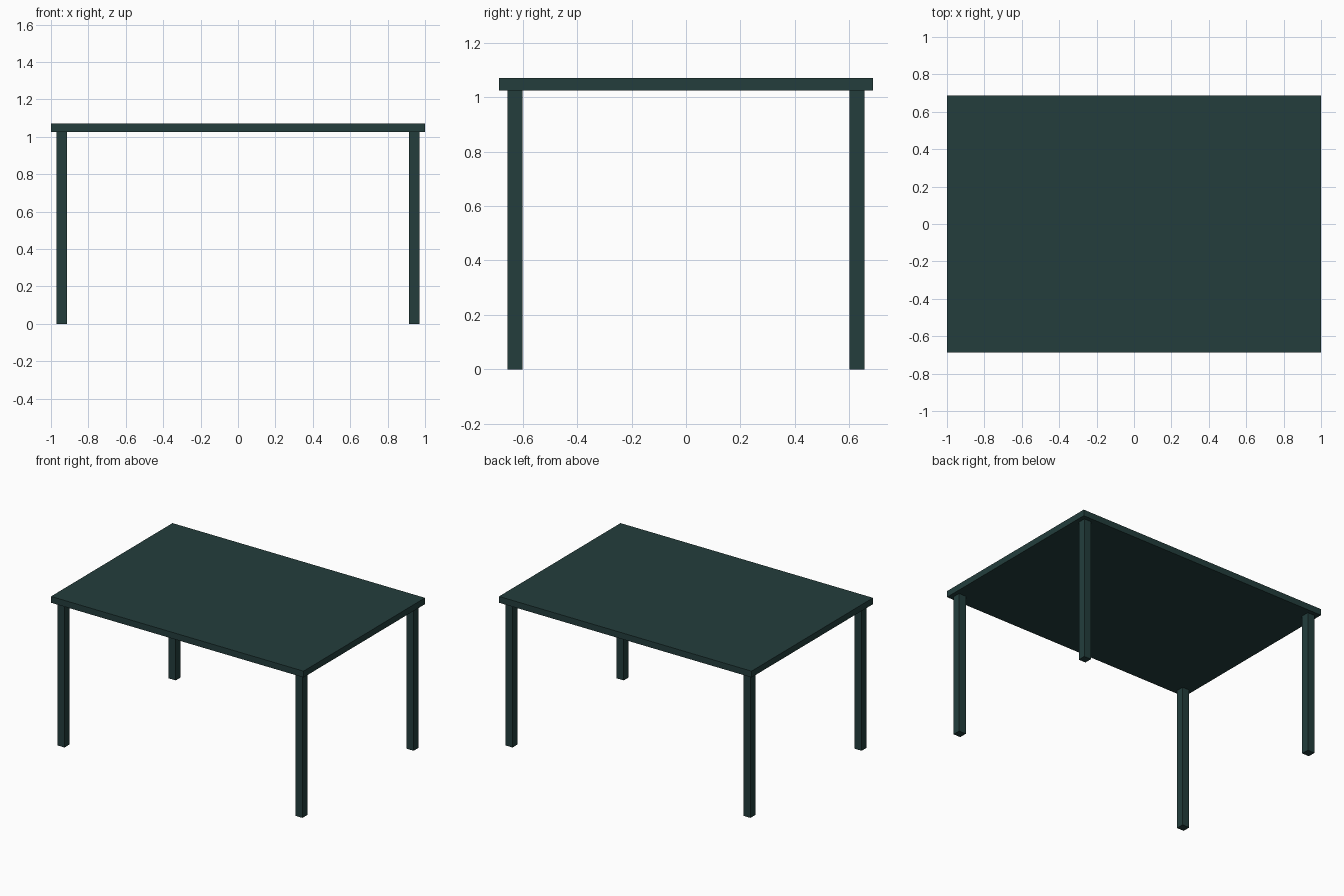
import bpy

if "Cube" in bpy.data.objects:
    bpy.data.objects.remove(bpy.data.objects["Cube"])

TOP_Z, TOP_T = 1.07, 0.045
HALF_X, HALF_Y = 1.0, 0.687
LEG, INSET = 0.056, 0.03

mat = bpy.data.materials.new("dark_teal")
mat.diffuse_color = (0.017, 0.048, 0.046, 1)
mat.use_nodes = True
mat.node_tree.nodes["Principled BSDF"].inputs["Base Color"].default_value = mat.diffuse_color


def box(name, centre, size):
    bpy.ops.mesh.primitive_cube_add(size=1, location=centre)
    ob = bpy.context.object
    ob.name = name
    ob.scale = size
    bpy.ops.object.transform_apply(location=False, rotation=False, scale=True)
    ob.data.materials.append(mat)
    return ob


# Table top
box("table_top", (0, 0, TOP_Z - TOP_T / 2), (2 * HALF_X, 2 * HALF_Y, TOP_T))

# Four square legs, slightly inset from the corners
leg_h = TOP_Z - TOP_T
leg_x = HALF_X - INSET - LEG / 2
leg_y = HALF_Y - INSET - LEG / 2
for side_x, sx in (("left", -1), ("right", 1)):
    for side_y, sy in (("front", -1), ("back", 1)):
        box(f"{side_y}_{side_x}_leg", (sx * leg_x, sy * leg_y, leg_h / 2), (LEG, LEG, leg_h))
